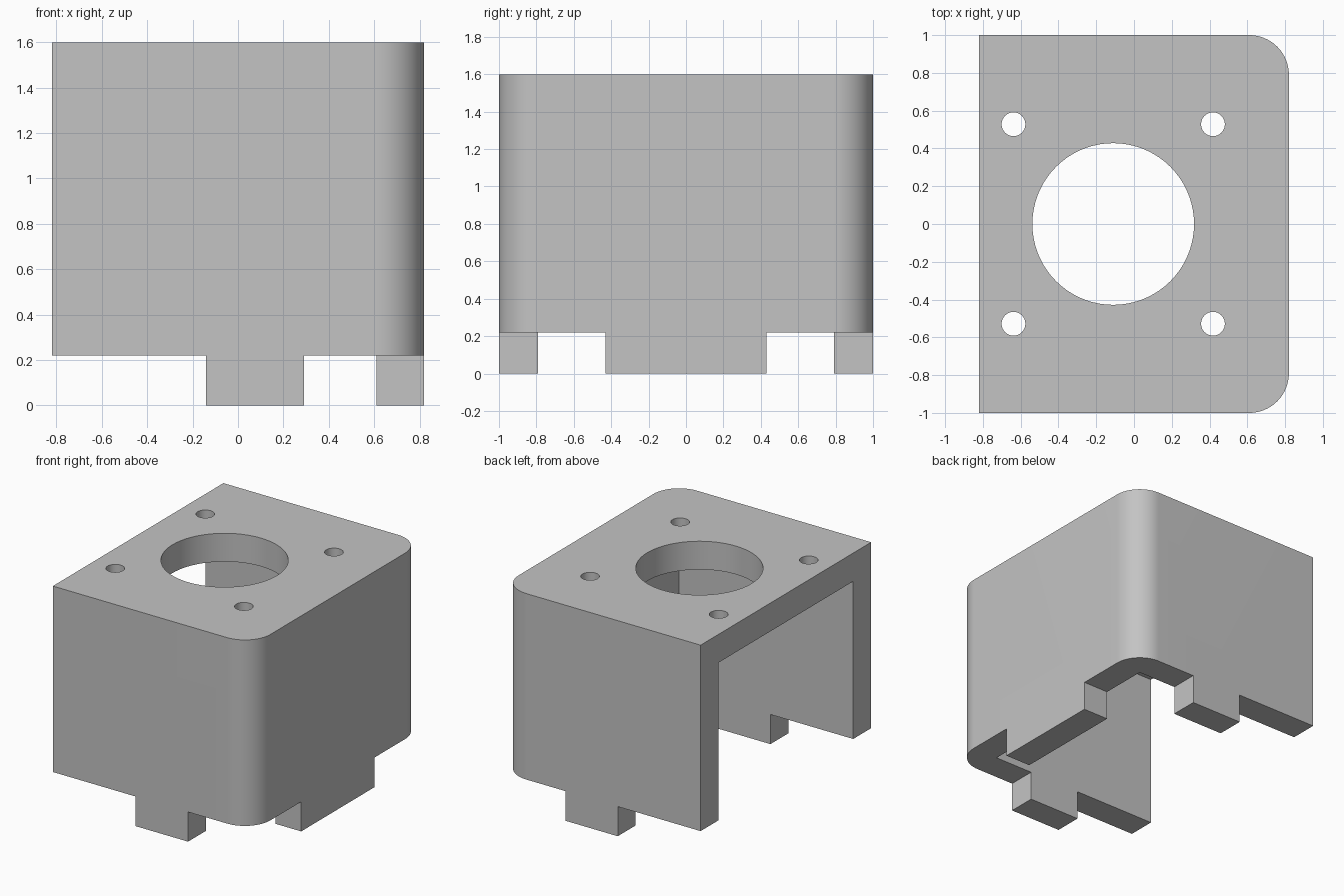
import bpy, bmesh
from math import sin, cos, pi
from mathutils import Matrix

default = bpy.data.objects.get("Cube")
if default:
    bpy.data.objects.remove(default, do_unlink=True)

HALF_X, HALF_Y, HEIGHT = 0.82, 1.0, 1.6
WALL = 0.21          # wall and plate thickness, also the corner radius
TAB = 0.22           # tab height

grey = bpy.data.materials.new("plain grey")
grey.use_nodes = True
grey.diffuse_color = (0.55, 0.55, 0.55, 1)
grey.node_tree.nodes["Principled BSDF"].inputs["Base Color"].default_value = (0.55, 0.55, 0.55, 1)


def finish(bm, name):
    bmesh.ops.recalc_face_normals(bm, faces=bm.faces)
    mesh = bpy.data.meshes.new(name)
    bm.to_mesh(mesh)
    bm.free()
    mesh.materials.append(grey)
    obj = bpy.data.objects.new(name, mesh)
    bpy.context.collection.objects.link(obj)
    return obj


def extrude_profile(name, points, z0, z1):
    bm = bmesh.new()
    face = bm.faces.new([bm.verts.new((x, y, z0)) for x, y in points])
    top = bmesh.ops.extrude_face_region(bm, geom=[face])["geom"]
    verts = [g for g in top if isinstance(g, bmesh.types.BMVert)]
    bmesh.ops.translate(bm, verts=verts, vec=(0, 0, z1 - z0))
    return finish(bm, name)


def block(name, x0, x1, y0, y1, z0, z1):
    return extrude_profile(name, [(x0, y0), (x1, y0), (x1, y1), (x0, y1)], z0, z1)


def cylinder(name, x, y, radius, segments):
    bm = bmesh.new()
    bmesh.ops.create_cone(bm, cap_ends=True, segments=segments, radius1=radius,
                          radius2=radius, depth=0.6,
                          matrix=Matrix.Translation((x, y, HEIGHT - 0.1)))
    return finish(bm, name)


def cut(target, cutter):
    cutter.hide_render = True
    mod = target.modifiers.new("cut", "BOOLEAN")
    mod.operation, mod.solver, mod.object = "DIFFERENCE", "EXACT", cutter
    bpy.context.view_layer.objects.active = target
    bpy.ops.object.modifier_apply(modifier=mod.name)
    bpy.data.objects.remove(cutter, do_unlink=True)


# Outer body: two square corners, two rounded corners
STEPS = 20
outline = [(-HALF_X, HALF_Y), (-HALF_X, -HALF_Y)]
for side in (-1, 1):
    for i in range(STEPS + 1):
        a = pi / 2 * (i / STEPS - (1 if side < 0 else 0))
        outline.append((HALF_X - WALL + WALL * cos(a),
                        side * (HALF_Y - WALL) + WALL * sin(a)))
bracket = extrude_profile("mounting_bracket", outline, 0, HEIGHT)

# Hollow inside, open on one side and below
cut(bracket, block("hollow", -2, HALF_X - WALL, WALL - HALF_Y, HALF_Y - WALL, -1, HEIGHT - WALL))

# Notches that leave three tabs under the walls
cut(bracket, block("open_side_notch", -2, -0.14, -2, 2, -1, TAB))
cut(bracket, block("back_corner_notch", 0.29, 2, 0.43, 2, -1, TAB))
cut(bracket, block("front_corner_notch", 0.29, 2, -2, -0.43, -1, TAB))

# Central opening and four screw holes in the top plate
CENTRE, SPACING = -0.11, 0.528
cut(bracket, cylinder("opening", CENTRE, 0, 0.428, 72))
for sx in (-1, 1):
    for sy in (-1, 1):
        cut(bracket, cylinder("screw_hole", CENTRE + sx * SPACING, sy * SPACING, 0.063, 32))

# Smooth curves, sharp edges
bpy.ops.object.select_all(action="DESELECT")
bracket.select_set(True)
bpy.context.view_layer.objects.active = bracket
bpy.ops.object.shade_smooth_by_angle(angle=pi / 6)
